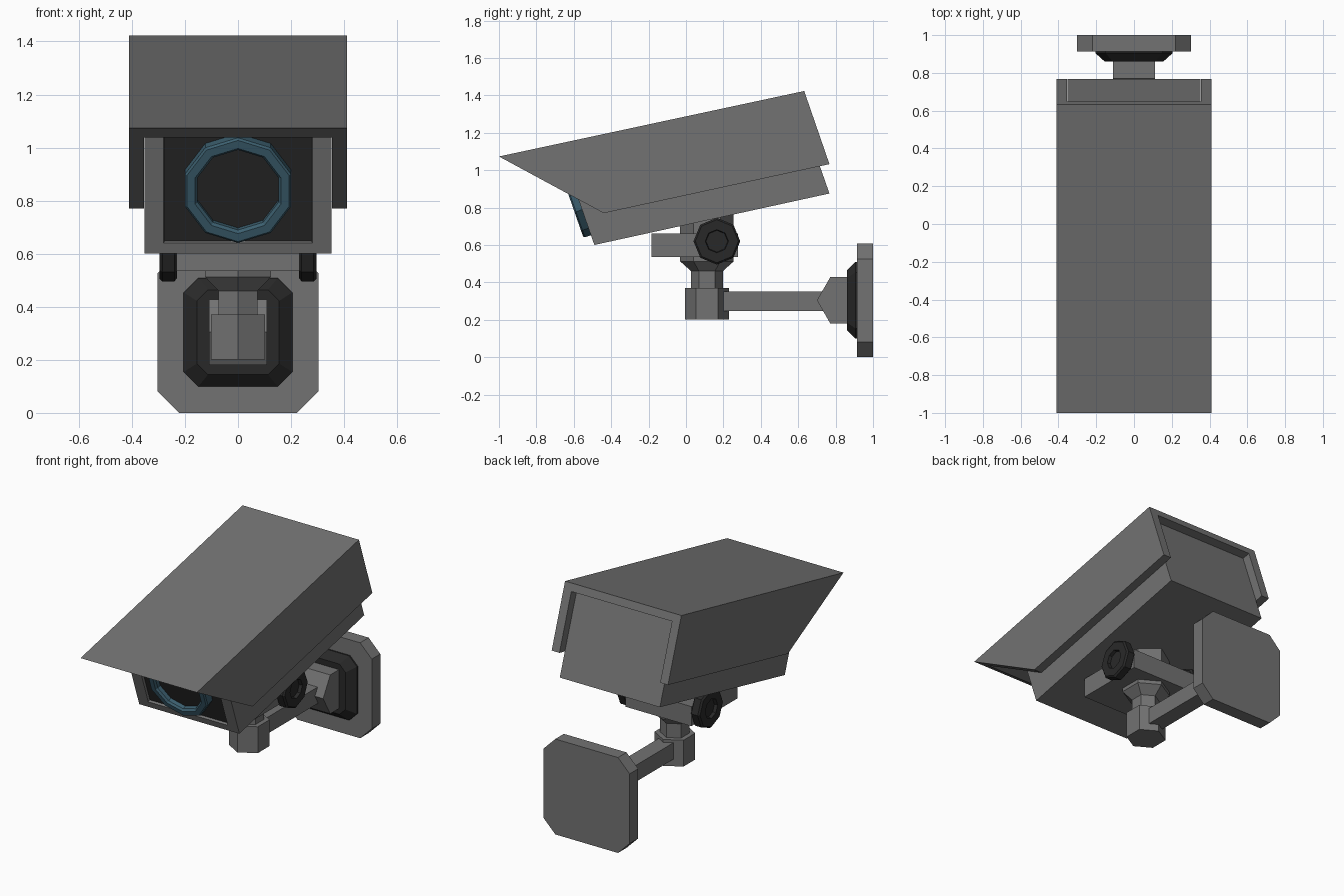
import bpy, bmesh, math
from mathutils import Vector, Matrix

if "Cube" in bpy.data.objects:
    bpy.data.objects.remove(bpy.data.objects["Cube"])


def material(name, rgb):
    m = bpy.data.materials.new(name)
    m.diffuse_color = (*rgb, 1)
    m.use_nodes = True
    m.node_tree.nodes["Principled BSDF"].inputs["Base Color"].default_value = m.diffuse_color
    return m


GREY = material("mid grey", (0.17, 0.17, 0.17))
DARK = material("near black", (0.022, 0.022, 0.022))
BLUE = material("steel blue", (0.045, 0.115, 0.16))


def finish(bm, name, *mats):
    bmesh.ops.recalc_face_normals(bm, faces=bm.faces)
    mesh = bpy.data.meshes.new(name)
    bm.to_mesh(mesh)
    bm.free()
    for m in mats:
        mesh.materials.append(m)
    ob = bpy.data.objects.new(name, mesh)
    bpy.context.collection.objects.link(ob)
    return ob


def loft(bm, sections, caps=True, closed=False):
    """Bridge equal-length loops of points into a solid."""
    rows = [[bm.verts.new(p) for p in s] for s in sections]
    pairs = list(zip(rows, rows[1:])) + ([(rows[-1], rows[0])] if closed else [])
    for a, b in pairs:
        for i in range(len(a)):
            j = (i + 1) % len(a)
            bm.faces.new((a[i], a[j], b[j], b[i]))
    if caps and not closed:
        bm.faces.new(rows[0])
        bm.faces.new(rows[-1])


def lathe(name, profile, sides, frame, mat, closed=False):
    """Spin (radius, height) pairs round the local z of frame; first vertex on local x."""
    bm = bmesh.new()
    ang = [2 * math.pi * i / sides for i in range(sides)]
    loft(bm, [[frame @ Vector((r * math.cos(a), r * math.sin(a), h)) for a in ang]
              for r, h in profile], closed=closed)
    return finish(bm, name, mat)


def axes(x, y, z, origin):
    m = Matrix((x, y, z)).transposed().to_4x4()
    m.translation = origin
    return m


def box(name, lo, hi, mat):
    bm = bmesh.new()
    loft(bm, [[(lo[0], lo[1], z), (hi[0], lo[1], z), (hi[0], hi[1], z), (lo[0], hi[1], z)]
              for z in (lo[2], hi[2])])
    return finish(bm, name, mat)


def octagon(hx, hz, cut, y, cz=0.304):
    pts = [(hx, -hz + cut), (hx, hz - cut), (hx - cut, hz), (-hx + cut, hz),
           (-hx, hz - cut), (-hx, -hz + cut), (-hx + cut, -hz), (hx - cut, -hz)]
    return [(x, y, cz + z) for x, z in pts]


# Sun hood: U-shaped channel with slanted front and rear cuts
bm = bmesh.new()
W, w, t = 0.41, 0.355, 0.117
channel = [(-W, 1), (-W, 0), (W, 0), (W, 1), (w, 1), (w, t), (-w, t), (-w, 1)]
sections = []
for top, bottom in (((-1, 1.073), (-0.44, 0.77)), ((0.632, 1.423), (0.767, 1.032))):
    a, b = Vector(top), Vector(bottom)
    sections.append([(x, *a.lerp(b, k)) for x, k in channel])
loft(bm, sections)
finish(bm, "sun_hood", GREY)

# Camera body: tilted prism with a recessed dark front panel
U = Vector((0, -0.33, 0.944)).normalized()      # up along the front face
N = Vector((0, -0.944, -0.33)).normalized()     # out of the front face
X = Vector((1, 0, 0))
base = Vector((0, -0.49, 0.60))
side = [(-0.49, 0.60), (0.767, 0.875), (0.594, 1.368), (-0.664, 1.098)]
bm = bmesh.new()
loft(bm, [[(x, y, z) for y, z in side] for x in (-0.353, 0.353)])
bmesh.ops.recalc_face_normals(bm, faces=bm.faces)
bm.normal_update()
front = max(bm.faces, key=lambda f: f.normal.dot(N))
bmesh.ops.inset_individual(bm, faces=[front], thickness=0.05)
for v in front.verts:
    s = 0.042 if (v.co - base).dot(U) < 0.25 else 0.485
    v.co = base + U * s + X * math.copysign(0.28, v.co.x)
bm.normal_update()
bmesh.ops.inset_individual(bm, faces=[front], thickness=0.004, depth=-0.015)
front.material_index = 1
finish(bm, "camera_body", GREY, DARK)

# Lens ring and lens, ten-sided with a corner at the top
lens = axes(U, N.cross(U), N, base + U * 0.265)
lathe("lens_ring", [(0.21, -0.02), (0.21, 0.034), (0.202, 0.042), (0.17, 0.042),
                    (0.16, 0.03), (0.16, -0.02)], 10, lens, BLUE, closed=True)
lathe("lens_glass", [(0.165, -0.018), (0.165, 0.005)], 10, lens, DARK)

# Tilt block with a knob on each side
box("tilt_block", (-0.232, -0.185, 0.535), (0.232, 0.278, 0.66), GREY)
for sx, label in ((1, "right"), (-1, "left")):
    f = axes(Vector((0, 0, 1)), Vector((0, sx, 0)), Vector((sx, 0, 0)), (sx * 0.23, 0.165, 0.62))
    lathe("tilt_knob_" + label, [(0.112, 0), (0.125, 0.01), (0.125, 0.055), (0.115, 0.065),
                                 (0.062, 0.065), (0.058, 0.045)], 8, f, DARK)

# Hexagonal swivel post: foot, neck, flared head running up into the body
post = axes(Vector((0, 1, 0)), Vector((-1, 0, 0)), Vector((0, 0, 1)), (0, 0.112, 0))
lathe("swivel_post", [(0.118, 0.202), (0.118, 0.37), (0.085, 0.37), (0.085, 0.46),
                      (0.143, 0.512), (0.143, 0.78)], 6, post, GREY)

# Wall arm and its hexagonal hinge
box("wall_arm", (-0.052, 0.15, 0.247), (0.052, 0.76, 0.352), GREY)
hinge = axes(Vector((0, -1, 0)), Vector((0, 0, -1)), Vector((1, 0, 0)), (0, 0.843, 0.304))
lathe("arm_hinge", [(0.143, -0.11), (0.143, 0.11)], 6, hinge, GREY)

# Wall mount: dark tapered collar on a plate with cut corners
bm = bmesh.new()
loft(bm, [octagon(0.155, 0.16, 0.042, 0.86), octagon(0.205, 0.205, 0.055, 0.905),
          octagon(0.205, 0.205, 0.055, 0.93)])
finish(bm, "mount_collar", DARK)
bm = bmesh.new()
loft(bm, [octagon(0.303, 0.304, 0.082, y) for y in (0.914, 1.0)])
finish(bm, "wall_plate", GREY)
